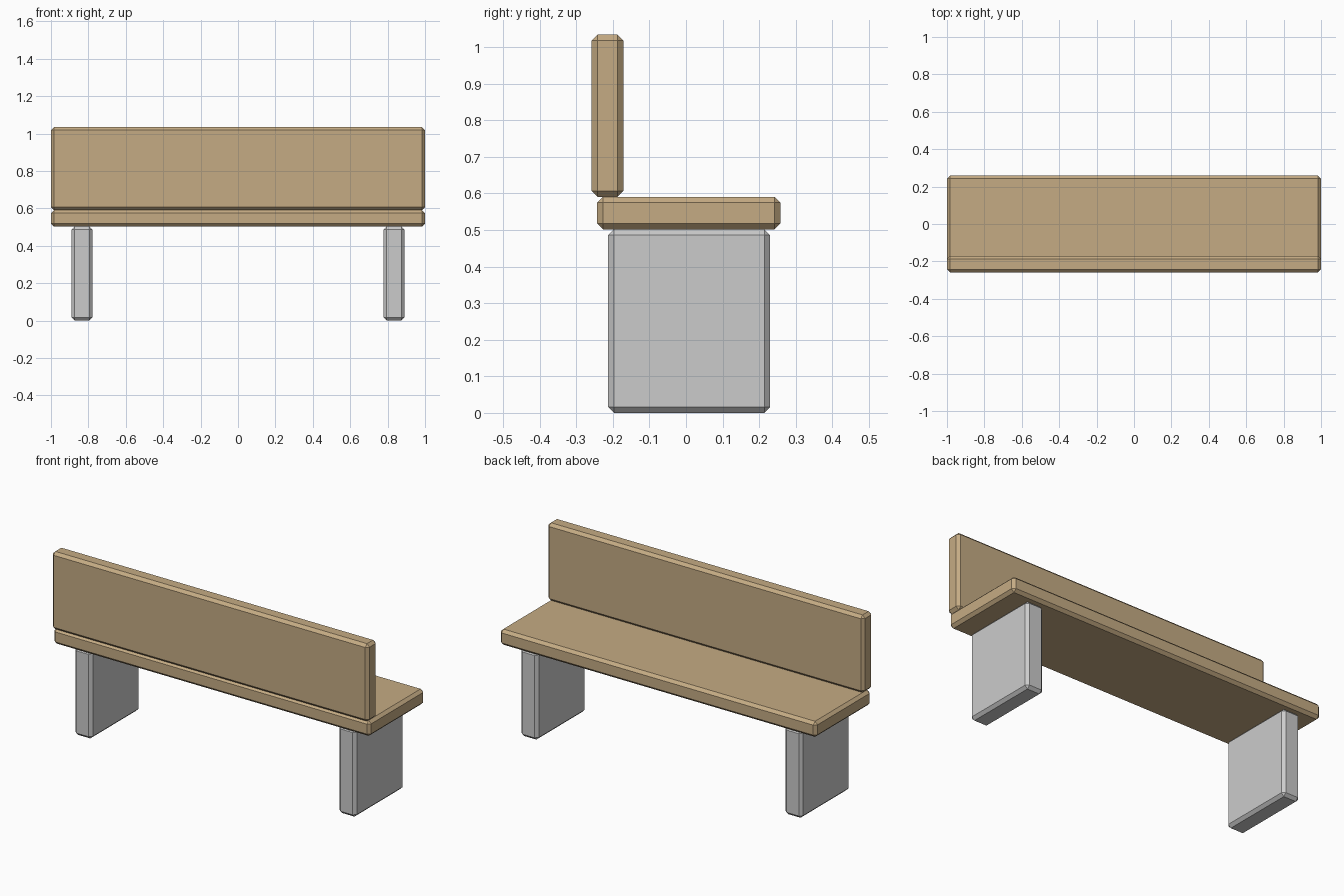
import bpy
import bmesh

if "Cube" in bpy.data.objects:
    bpy.data.objects.remove(bpy.data.objects["Cube"])

wood = bpy.data.materials.new("wood")
wood.diffuse_color = (0.56, 0.41, 0.23, 1)
wood.use_nodes = True
wood.node_tree.nodes["Principled BSDF"].inputs["Base Color"].default_value = wood.diffuse_color


def chamfered_box(name, xs, ys, zs, material=None, chamfer=0.016):
    """Box spanning the given ranges, every edge cut with one flat chamfer."""
    bm = bmesh.new()
    bmesh.ops.create_cube(bm, size=1)
    for v in bm.verts:
        for axis, (low, high) in enumerate((xs, ys, zs)):
            v.co[axis] = low if v.co[axis] < 0 else high
    bmesh.ops.bevel(bm, geom=bm.edges[:], offset=chamfer, offset_type='OFFSET',
                    segments=1, profile=0.5, affect='EDGES')
    bmesh.ops.recalc_face_normals(bm, faces=bm.faces[:])
    mesh = bpy.data.meshes.new(name)
    bm.to_mesh(mesh)
    bm.free()
    obj = bpy.data.objects.new(name, mesh)
    bpy.context.collection.objects.link(obj)
    if material:
        mesh.materials.append(material)
    return obj


# Wooden seat plank and backrest board
chamfered_box("seat", (-1, 1), (-0.243, 0.258), (0.502, 0.591), wood)
chamfered_box("backrest", (-1, 1), (-0.258, -0.171), (0.591, 1.034), wood)

# Two slab legs
for side, x in (("left", -0.834), ("right", 0.834)):
    chamfered_box(side + "_leg", (x - 0.055, x + 0.055), (-0.213, 0.23), (0, 0.502))
